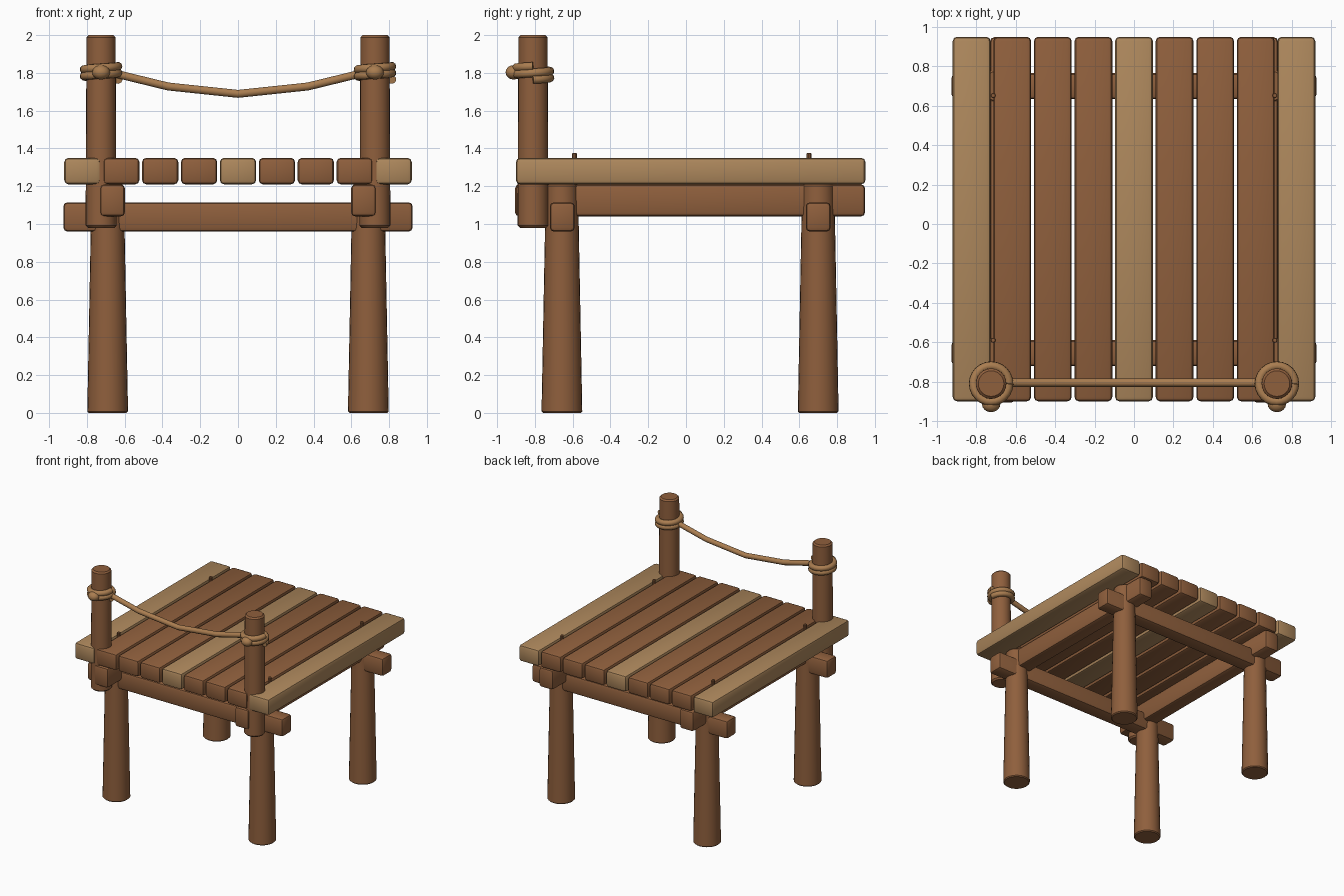
import bpy, bmesh, math
from mathutils import Matrix, Vector

cube = bpy.data.objects.get("Cube")
if cube:
    bpy.data.objects.remove(cube, do_unlink=True)


def material(name, rgb):
    m = bpy.data.materials.new(name)
    m.use_nodes = True
    m.diffuse_color = (*rgb, 1)
    m.node_tree.nodes["Principled BSDF"].inputs["Base Color"].default_value = (*rgb, 1)
    return m


BROWN = material("brown wood", (0.275, 0.115, 0.046))
TAN = material("pale wood", (0.42, 0.245, 0.108))
ROPE = material("rope", (0.40, 0.205, 0.08))


def finish(bm, name, mat):
    """Turn a bmesh into a named, coloured object with smooth rounded edges."""
    me = bpy.data.meshes.new(name)
    bm.to_mesh(me)
    bm.free()
    me.materials.append(mat)
    me.shade_smooth()
    me.set_sharp_from_angle(angle=math.radians(35))
    ob = bpy.data.objects.new(name, me)
    bpy.context.collection.objects.link(ob)
    return ob


def timber(name, lo, hi, mat, bevel=0.022):
    """Box between two corners with rounded edges."""
    lo, hi = Vector(lo), Vector(hi)
    bm = bmesh.new()
    bmesh.ops.create_cube(bm, size=1, matrix=Matrix.Translation((lo + hi) / 2)
                          @ Matrix.Diagonal((*(hi - lo), 1)))
    bmesh.ops.bevel(bm, geom=bm.edges[:], offset=bevel, segments=2,
                    profile=0.5, affect='EDGES')
    return finish(bm, name, mat)


def log(name, x, y, z0, z1, r0, r1, mat, sides=24, bevel=0.008):
    """Tapered upright cylinder with softened rims."""
    bm = bmesh.new()
    bmesh.ops.create_cone(bm, cap_ends=True, segments=sides, radius1=r0, radius2=r1,
                          depth=z1 - z0, matrix=Matrix.Translation((x, y, (z0 + z1) / 2)))
    rims = [e for e in bm.edges if abs(e.verts[0].co.z - e.verts[1].co.z) < 1e-4]
    bmesh.ops.bevel(bm, geom=rims, offset=bevel, segments=1, affect='EDGES')
    return finish(bm, name, mat)


def rope(name, points, radius):
    """Round rope along a list of points."""
    cu = bpy.data.curves.new(name, 'CURVE')
    cu.dimensions = '3D'
    cu.bevel_depth = radius
    cu.bevel_resolution = 3
    cu.use_fill_caps = True
    sp = cu.splines.new('POLY')
    sp.points.add(len(points) - 1)
    for p, co in zip(sp.points, points):
        p.co = (*co, 1)
    cu.materials.append(ROPE)
    ob = bpy.data.objects.new(name, cu)
    bpy.context.collection.objects.link(ob)
    return ob


# Deck planks, every fourth one pale
for i in range(9):
    x = (i - 4) * 0.206
    timber(f"deck_plank_{i + 1}", (x - 0.096, -0.9, 1.21), (x + 0.096, 0.95, 1.35),
           TAN if i % 4 == 0 else BROWN)

# Cross beams under the deck
for end, y in (("front", -0.655), ("back", 0.70)):
    timber(f"{end}_cross_beam", (-0.925, y - 0.066, 0.96), (0.925, y + 0.066, 1.115), BROWN)

POST_Y = -0.81
for side, s in (("right", -1), ("left", 1)):
    # Long side beams
    timber(f"{side}_side_beam", (s * 0.665 - 0.066, -0.905, 1.04),
           (s * 0.665 + 0.066, 0.948, 1.21), BROWN)

    # Legs and the small pegs above them
    for end, y, peg_y in (("front", -0.657, -0.59), ("back", 0.70, 0.652)):
        log(f"{end}_{side}_leg", s * 0.69, y, 0, 1.21, 0.108, 0.085, BROWN)
        log(f"{end}_{side}_peg", s * 0.715, peg_y, 1.2, 1.375, 0.013, 0.013, BROWN, 10, 0.003)

    # Front railing posts
    px = s * 0.725
    log(f"{side}_post", px, POST_Y, 0.98, 2.0, 0.082, 0.077, BROWN, bevel=0.012)

    # Rope wound twice around the post
    turns, steps = 2, 24
    coil = []
    for k in range(turns * steps + 1):
        a = -2 * math.pi * k / steps
        coil.append((px + 0.09 * math.cos(a), POST_Y + 0.09 * math.sin(a),
                     1.835 - 0.035 * k / steps))
    rope(f"{side}_rope_coil", coil, 0.023)

    # Knot on the front of the coil
    bm = bmesh.new()
    bmesh.ops.create_uvsphere(bm, u_segments=16, v_segments=10, radius=1,
                              matrix=Matrix.Translation((px, -0.913, 1.803))
                              @ Matrix.Diagonal((0.047, 0.042, 0.038, 1)))
    finish(bm, f"{side}_rope_knot", ROPE)

# Sagging rope between the posts
sag = [(-0.69, 1.806), (-0.37, 1.728), (0, 1.689), (0.37, 1.728), (0.69, 1.806)]
rope("hanging_rope", [(x, POST_Y + 0.005, z) for x, z in sag], 0.022)
